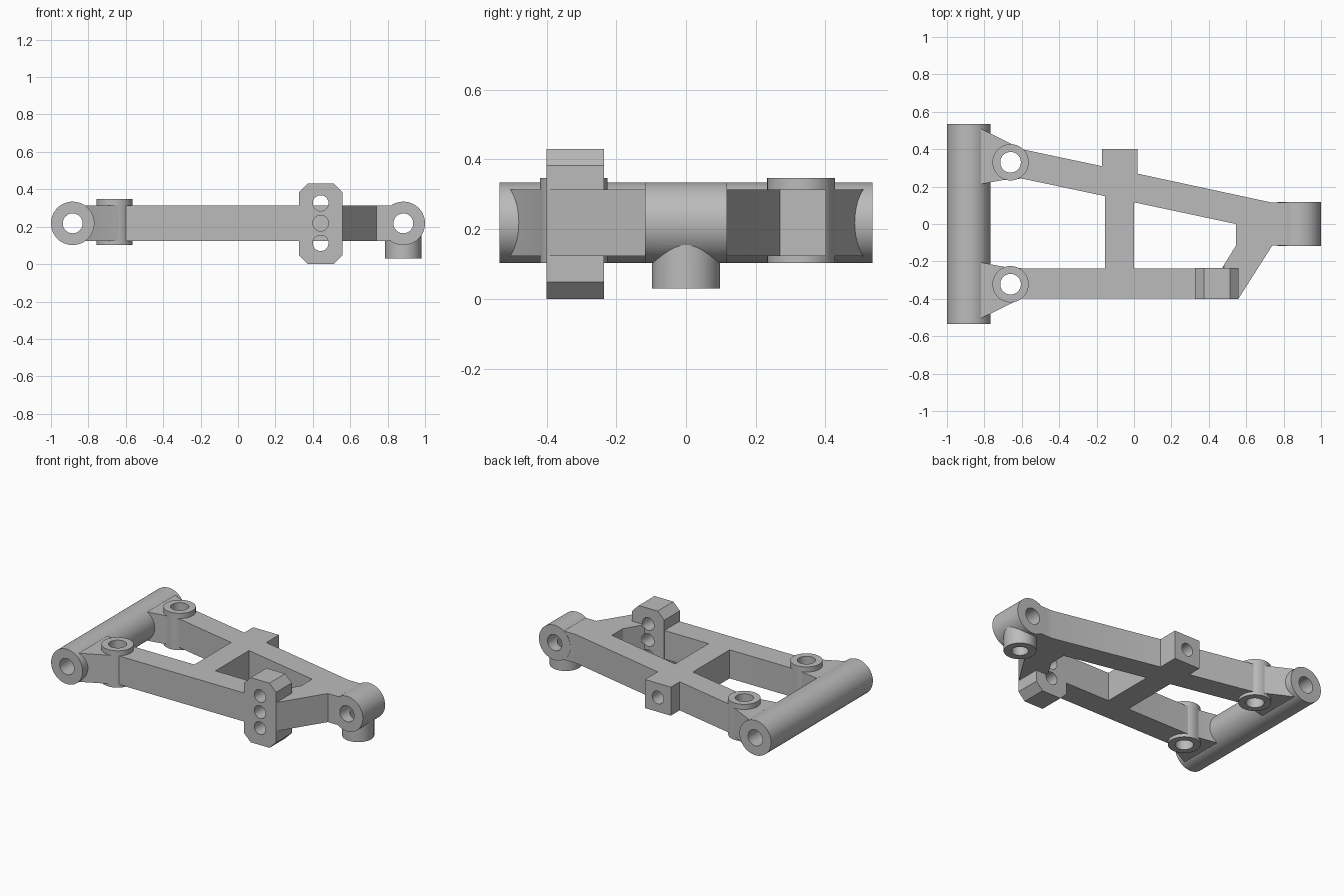
import bpy
import bmesh
import math

default = bpy.data.objects.get("Cube")
if default:
    bpy.data.objects.remove(default, do_unlink=True)

grey = bpy.data.materials.new("cast_grey")
grey.use_nodes = True
COLOUR = (0.5, 0.5, 0.5, 1)
grey.diffuse_color = COLOUR
grey.node_tree.nodes["Principled BSDF"].inputs["Base Color"].default_value = COLOUR


def prism(name, points, low, high, axis="z"):
    """Extrude a closed 2D profile along z (profile in xy) or y (profile in xz)."""
    def place(a, b, h):
        return (a, b, h) if axis == "z" else (a, h, b)
    bm = bmesh.new()
    base = bm.faces.new([bm.verts.new(place(a, b, low)) for a, b in points])
    grown = bmesh.ops.extrude_face_region(bm, geom=[base])["geom"]
    moved = [v for v in grown if isinstance(v, bmesh.types.BMVert)]
    bmesh.ops.translate(bm, verts=moved, vec=place(0, 0, high - low))
    # extruding keeps the base face, so only the normals need fixing
    bmesh.ops.recalc_face_normals(bm, faces=bm.faces[:])
    mesh = bpy.data.meshes.new(name)
    bm.to_mesh(mesh)
    bm.free()
    mesh.materials.append(grey)
    obj = bpy.data.objects.new(name, mesh)
    bpy.context.scene.collection.objects.link(obj)
    return obj


def cylinder(name, centre, radius, low, high, axis="z", sides=64):
    ring = [(centre[0] + radius * math.cos(math.tau * i / sides),
             centre[1] + radius * math.sin(math.tau * i / sides)) for i in range(sides)]
    return prism(name, ring, low, high, axis)


def combine(target, tool, operation):
    """Apply a boolean to the target and discard the tool."""
    mod = target.modifiers.new(operation.lower(), "BOOLEAN")
    mod.operation = operation
    mod.solver = "EXACT"
    mod.object = tool
    with bpy.context.temp_override(object=target, active_object=target):
        bpy.ops.object.modifier_apply(modifier=mod.name)
    bpy.data.objects.remove(tool, do_unlink=True)


MID = 0.218
LOW, HIGH = MID - 0.095, MID + 0.095
PIVOT_X, BOSS_X = 0.884, -0.66

# Flat frame with the side block in its outline
arm = prism("suspension_arm", [
    (-0.85, 0.525), (-0.6, 0.4), (-0.17, 0.309), (-0.17, 0.402), (0.02, 0.402),
    (0.02, 0.269), (0.73, 0.116), (PIVOT_X, 0.116), (PIVOT_X, -0.114),
    (0.74, -0.114), (0.56, -0.397), (-0.6, -0.397), (-0.85, -0.52)], LOW, HIGH)

# Two windows, either side of the cross bar
rear_window = prism("rear_window", [
    (-0.95, 0.19), (-0.7, 0.235), (-0.6, 0.243), (-0.155, 0.149),
    (-0.155, -0.237), (-0.6, -0.237), (-0.7, -0.228), (-0.95, -0.18)], 0, 0.5)
front_window = prism("front_window", [
    (0, 0.116), (0.545, 0), (0.545, -0.115), (0.47, -0.237), (0, -0.237)], 0, 0.5)
for window in (rear_window, front_window):
    combine(arm, window, "DIFFERENCE")

# Hinge tube, outer barrel and the stub below it
combine(arm, cylinder("hinge_tube", (-PIVOT_X, MID), 0.116, -0.535, 0.535, "y"), "UNION")
combine(arm, cylinder("barrel", (PIVOT_X, MID), 0.116, -0.117, 0.117, "y"), "UNION")
combine(arm, cylinder("stub", (PIVOT_X, 0), 0.097, 0.03, MID), "UNION")

# Upright bosses
for y in (0.33, -0.322):
    combine(arm, cylinder("boss", (BOSS_X, y), 0.097, 0.102, 0.347), "UNION")

# Chamfered mounting plate
X0, X1, TOP, CUT = 0.325, 0.56, 0.43, 0.048
combine(arm, prism("mount_plate", [
    (X0 + CUT, 0), (X1 - CUT, 0), (X1, CUT), (X1, TOP - CUT),
    (X1 - CUT, TOP), (X0 + CUT, TOP), (X0, TOP - CUT), (X0, CUT)],
    -0.4, -0.235, "y"), "UNION")

# Drilled holes
holes = [cylinder("hinge_bore", (-PIVOT_X, MID), 0.053, -0.6, 0.6, "y"),
         cylinder("barrel_bore", (PIVOT_X, MID), 0.053, -0.2, 0.2, "y"),
         cylinder("stub_bore", (PIVOT_X, 0), 0.05, -0.05, MID),
         cylinder("block_bore", (-0.075, MID), 0.042, 0.25, 0.5, "y")]
holes += [cylinder("boss_bore", (BOSS_X, y), 0.055, 0, 0.5) for y in (0.33, -0.322)]
holes += [cylinder("mount_bore", (0.442, z), 0.042, -0.5, -0.2, "y")
          for z in (0.112, 0.219, 0.326)]
for hole in holes:
    combine(arm, hole, "DIFFERENCE")

# Smooth round walls, crisp edges
bpy.ops.object.select_all(action="DESELECT")
arm.select_set(True)
bpy.context.view_layer.objects.active = arm
bpy.ops.object.shade_smooth_by_angle(angle=math.radians(20))
